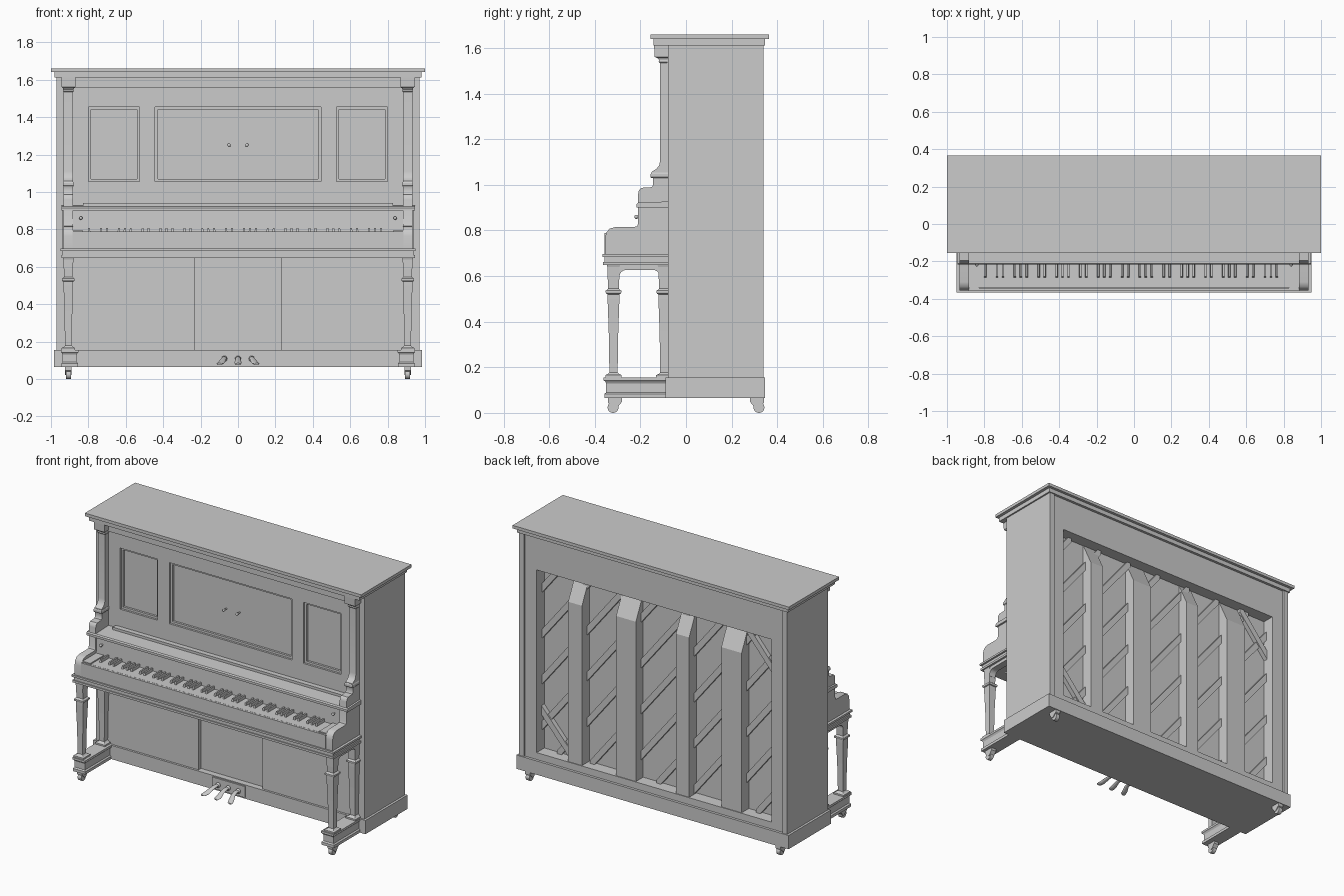
import bpy, bmesh, math
from mathutils import Matrix, Vector

if "Cube" in bpy.data.objects:
    bpy.data.objects.remove(bpy.data.objects["Cube"])


def finish(name, bm, mirror="", smooth=False):
    bmesh.ops.recalc_face_normals(bm, faces=bm.faces)
    me = bpy.data.meshes.new(name)
    bm.to_mesh(me)
    bm.free()
    ob = bpy.data.objects.new(name, me)
    bpy.context.collection.objects.link(ob)
    if smooth:
        bpy.ops.object.select_all(action='DESELECT')
        bpy.context.view_layer.objects.active = ob
        ob.select_set(True)
        bpy.ops.object.shade_smooth_by_angle(angle=math.radians(40))
    if mirror:
        m = ob.modifiers.new("Mirror", 'MIRROR')
        m.use_axis = ("x" in mirror, "y" in mirror, False)
        m.use_mirror_merge = False
    return ob


def add_rings(bm, rings):
    """Join matching rings of points into a closed solid."""
    rows = [[bm.verts.new(p) for p in r] for r in rings]
    n = len(rows[0])
    for a, b in zip(rows, rows[1:]):
        for i in range(n):
            bm.faces.new((a[i], a[(i + 1) % n], b[(i + 1) % n], b[i]))
    bm.faces.new(rows[0])
    bm.faces.new(rows[-1])


def add_box(bm, x0, x1, y0, y1, z0, z1):
    add_rings(bm, [[(x0, y0, z), (x1, y0, z), (x1, y1, z), (x0, y1, z)] for z in (z0, z1)])


def boxes(name, *dims, mirror=""):
    bm = bmesh.new()
    for d in dims:
        add_box(bm, *d)
    return finish(name, bm, mirror)


def side_profile(name, pts, x0, x1, mirror="", smooth=False):
    """Extrude a (y, z) outline along x."""
    bm = bmesh.new()
    add_rings(bm, [[(x, y, z) for y, z in pts] for x in (x0, x1)])
    return finish(name, bm, mirror, smooth)


def stack(name, cx, cy, sections):
    """Rectangular turned shape from (z, half x, half y) sections, mirrored."""
    bm = bmesh.new()
    add_rings(bm, [[(cx - a, cy - b, z), (cx + a, cy - b, z), (cx + a, cy + b, z), (cx - a, cy + b, z)]
                   for z, a, b in sections])
    return finish(name, bm, "x")


def knob(name, x, y, z, r, length):
    bm = bmesh.new()
    rot = Matrix.Rotation(math.pi / 2, 4, 'X')
    bmesh.ops.create_cone(bm, cap_ends=True, segments=12, radius1=r * .55, radius2=r * .55,
                          depth=length, matrix=Matrix.Translation((x, y - length / 2, z)) @ rot)
    bmesh.ops.create_uvsphere(bm, u_segments=12, v_segments=8, radius=r,
                              matrix=Matrix.Translation((x, y - length, z)))
    return finish(name, bm, "x", True)


# case
boxes("lid", (-1, 1, -.155, .365, 1.64, 1.66))
boxes("lid_moulding", (-.98, .98, -.143, .347, 1.612, 1.64))
boxes("side_panel", (.935, .97, -.08, .34, .15, 1.615), mirror="x")
boxes("core", (-.94, .94, -.05, .25, .1, 1.62))
boxes("plinth", (-.985, .985, -.09, .347, .065, .155))

# upper front frame with three sunk panels
boxes("upper_front_frame",
      (-.94, .94, -.077, -.045, 1.455, 1.615), (-.94, .94, -.077, -.045, .9, 1.055),
      *[(s * .485 - .042, s * .485 + .042, -.077, -.045, 1.05, 1.46) for s in (-1, 1)],
      *[(s * .87 - .07, s * .87 + .07, -.077, -.045, 1.05, 1.46) for s in (-1, 1)])
trim = []
for a, b in ((-.8, -.527), (-.443, .443), (.527, .8)):
    w = .014
    trim += [(a, a + w, -.064, -.045, 1.055, 1.455), (b - w, b, -.064, -.045, 1.055, 1.455),
             (a + w, b - w, -.064, -.045, 1.055, 1.055 + w), (a + w, b - w, -.064, -.045, 1.455 - w, 1.455)]
boxes("panel_trim", *trim)
boxes("crown_rail", (-.88, .88, -.1, -.07, 1.555, 1.615))
knob("upper_knob", .048, -.05, 1.25, .009, .03)

# lower front: raised outer panels, sunk centre
boxes("lower_panel", (.232, .94, -.076, -.045, .15, .66), mirror="x")

# cheeks and pilasters in one scrolled outline
side_profile("cheek_pilaster", [
    (-.06, 1.56), (-.113, 1.56), (-.113, 1.11), (-.118, 1.085), (-.13, 1.07), (-.15, 1.058), (-.153, 1.045),
    (-.145, 1.035), (-.145, 1.0), (-.15, .99), (-.195, .987), (-.207, .975), (-.21, .96), (-.21, .83),
    (-.215, .818), (-.23, .815), (-.31, .815), (-.335, .808), (-.35, .79), (-.355, .765), (-.355, .69),
    (-.06, .69)], .883, .933, "x", True)
stack("pilaster_capital", .907, -.1, [
    (1.535, .026, .016), (1.54, .03, .02), (1.548, .028, .018), (1.556, .03, .025), (1.562, .038, .038),
    (1.615, .038, .04)])
stack("pilaster_ring", .907, -.1, [(1.03, .026, .052), (1.034, .029, .055), (1.048, .029, .055), (1.054, .026, .052)])

# fallboard, shelf and music ledge
side_profile("fallboard", [(-.205, .78), (-.2, .905), (-.05, .905), (-.05, .78)], -.885, .885)
side_profile("shelf", [(-.217, .9), (-.217, .915), (-.21, .922), (-.06, .928), (-.06, .9)], -.945, .945)
boxes("music_ledge", (-.83, .83, -.11, -.07, .92, .942))
knob("fallboard_knob", .84, -.2, .86, .009, .018)

# keybed with mouldings
boxes("keybed", (-.937, .937, -.357, -.06, .652, .695))
boxes("keybed_moulding", (-.95, .95, -.366, -.06, .684, .697), (-.945, .945, -.363, -.06, .648, .662))
boxes("keyslip", (-.885, .885, -.357, -.343, .69, .788))
boxes("key_block", (.828, .885, -.345, -.19, .69, .795), mirror="x")

# keyboard: 52 white keys as one bank, 36 black keys
boxes("white_keys", (-.828, .828, -.34, -.19, .69, .787))
pitch = 1.656 / 52
bm = bmesh.new()
for i in range(51):
    if i % 7 not in (1, 4):          # the row starts on A
        x = -.828 + (i + 1) * pitch
        add_rings(bm, [[(x - w, y, z), (x + w, y, z), (x + w, -.2, z), (x - w, -.2, z)]
                       for w, y, z in ((.007, -.287, .78), (.005, -.281, .806))])
finish("black_keys", bm)

# aprons and legs
arc = [(math.cos(math.radians(a)), math.sin(math.radians(a))) for a in range(0, 91, 15)]
arch = [(-.145 + .03 * c, .597 + .03 * s) for c, s in arc] + \
       [(-.262 - .03 * c, .597 + .03 * s) for c, s in reversed(arc)]
side_profile("leg_apron", [(-.345, .655), (-.06, .655), (-.06, .585), (-.115, .585)] + arch +
             [(-.292, .585), (-.345, .585)], .883, .931, "x")
leg = [(.155, .036), (.166, .036), (.17, .026), (.178, .018), (.36, .021), (.5, .026), (.52, .026), (.523, .032),
       (.528, .034), (.536, .034), (.54, .029), (.545, .023), (.6, .025), (.64, .027), (.65, .03)]
for name, y in (("front_leg", -.318), ("rear_leg", -.095)):
    stack(name, .907, y, [(z, h, h) for z, h in leg])

# toe rails
stack("toe_rail", .9, -.215, [
    (.065, .045, .143), (.083, .045, .143), (.09, .037, .135), (.13, .037, .135), (.138, .042, .14),
    (.142, .046, .147), (.156, .046, .147)])

# castors, mirrored to all four corners
side_profile("castor_fork", [(-.343, .07), (-.28, .07), (-.28, .05), (-.292, .035), (-.302, .02), (-.315, .02),
                             (-.33, .035), (-.343, .045)], .889, .925, "xy")
bm = bmesh.new()
bmesh.ops.create_cone(bm, cap_ends=True, segments=20, radius1=.024, radius2=.024, depth=.026,
                      matrix=Matrix.Translation((.907, -.32, .024)) @ Matrix.Rotation(math.pi / 2, 4, 'Y'))
finish("castor_wheel", bm, "xy", True)

# pedals
boxes("pedal_plate", (-.118, .118, -.098, -.085, .075, .148))
for name, x, s in (("left_pedal", -.073, -1), ("middle_pedal", 0, 0), ("right_pedal", .073, 1)):
    path = [(0, -.085, .108, .012, .008), (0, -.13, .112, .014, .008), (.006, -.165, .104, .015, .007),
            (.016, -.195, .088, .019, .007), (.024, -.22, .082, .018, .006), (.027, -.228, .081, .01, .004)]
    bm = bmesh.new()
    add_rings(bm, [[(x + s * dx + w * math.cos(k * math.pi / 5), y, z + h * math.sin(k * math.pi / 5))
                    for k in range(10)] for dx, y, z, w, h in path])
    finish(name, bm, smooth=True)
    knob(name + "_collar", x, -.09, .108, .016, .012).modifiers.clear()

# back frame around the soundboard
boxes("back_frame", (-.94, .94, .24, .33, 1.395, 1.615), (-.94, .94, .24, .33, .15, .2),
      (.85, .94, .24, .33, .19, 1.4), (-.94, -.85, .24, .33, .19, 1.4))

# back posts with sloped tops
for i, (a, b) in enumerate(((.525, .625), (.135, .278), (-.25, -.155), (-.63, -.483))):
    side_profile(f"back_post_{i + 1}", [(.24, .19), (.325, .19), (.325, 1.245), (.252, 1.396), (.24, 1.396)], a, b)


# diagonal soundboard ribs and corner braces
def add_bar(bm, a, b, hz, y1):
    (xa, za), (xb, zb) = a, b
    add_rings(bm, [[(xa, y, za - hz), (xb, y, zb - hz), (xb, y, zb + hz), (xa, y, za + hz)] for y in (.24, y1)])


bm = bmesh.new()
slope = 1.25
for i in range(11):
    c = -.68 + i * .3
    xa, xb = max(-.86, (c - 1.4) / slope), min(.86, (c - .19) / slope)
    add_bar(bm, (xa, c - slope * xa), (xb, c - slope * xb), .03, .272)
finish("soundboard_ribs", bm)
bm = bmesh.new()
add_bar(bm, (-.86, 1.13), (-.63, 1.4), .03, .28)
add_bar(bm, (.86, .47), (.63, .21), .03, .28)
finish("corner_braces", bm)
